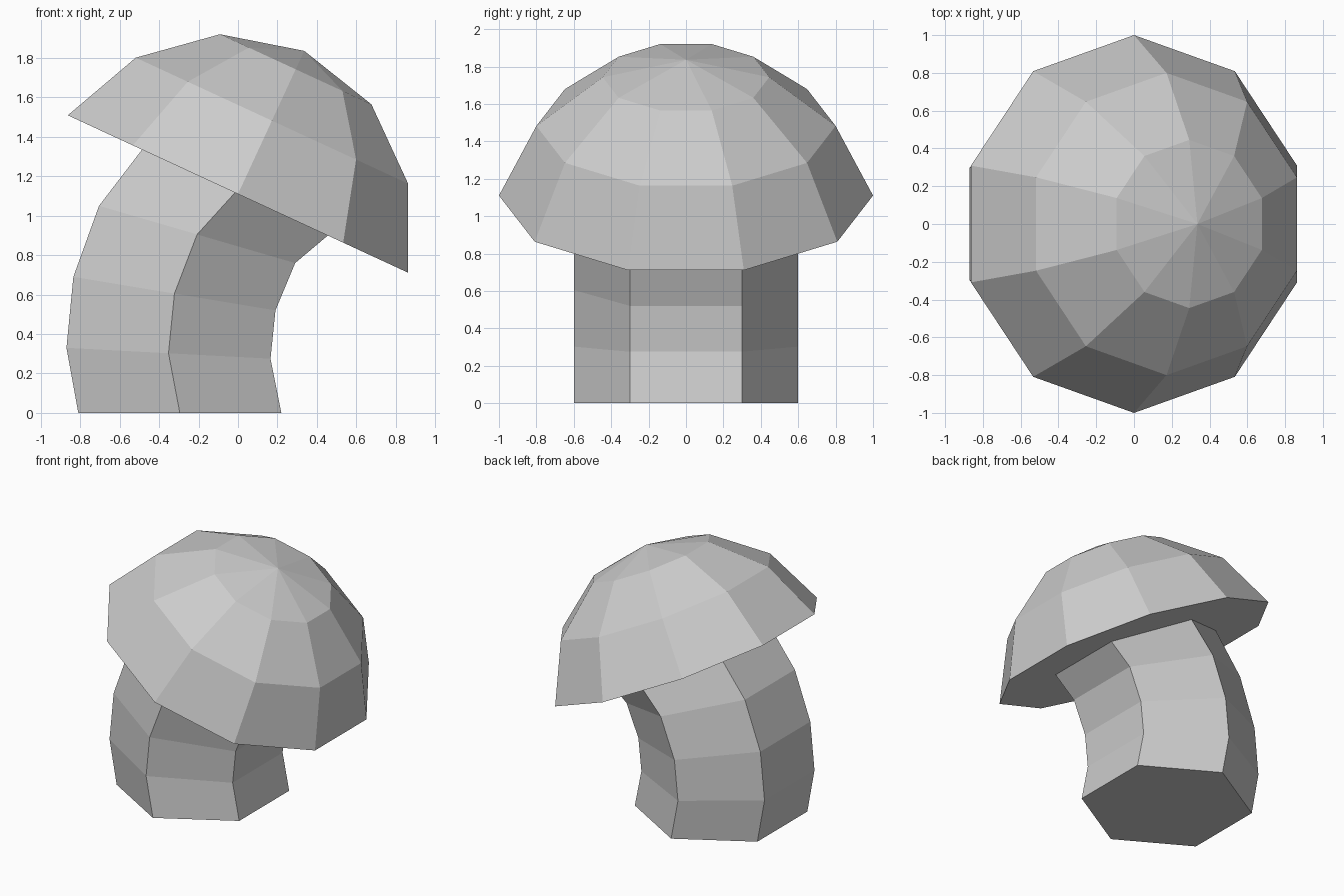
import bpy, bmesh
from math import sin, cos, pi, atan2
from mathutils import Matrix, Vector

if "Cube" in bpy.data.objects:
    bpy.data.objects.remove(bpy.data.objects["Cube"])


def loft(name, rings, apex=None):
    """Skin a stack of rings; close the bottom, and the top with a tip or a flat face."""
    bm = bmesh.new()
    loops = [[bm.verts.new(p) for p in ring] for ring in rings]
    n = len(loops[0])
    for a, b in zip(loops, loops[1:]):
        for i in range(n):
            j = (i + 1) % n
            bm.faces.new((a[i], a[j], b[j], b[i]))
    bm.faces.new(loops[0][::-1])
    top = loops[-1]
    if apex is None:
        bm.faces.new(top)
    else:
        tip = bm.verts.new(apex)
        for i in range(n):
            bm.faces.new((top[i], top[(i + 1) % n], tip))
    bmesh.ops.recalc_face_normals(bm, faces=bm.faces)
    mesh = bpy.data.meshes.new(name)
    bm.to_mesh(mesh)
    bm.free()
    obj = bpy.data.objects.new(name, mesh)
    bpy.context.collection.objects.link(obj)
    return obj


# Cap: ten-sided dome, tilted towards +x
tilt = Matrix.Translation((0, 0, 1.11)) @ Matrix.Rotation(atan2(0.80, 1.73), 4, 'Y')
cap_rings = [[tilt @ Vector((r * cos(pi / 10 + i * pi / 5), r * sin(pi / 10 + i * pi / 5), h))
              for i in range(10)]
             for r, h in ((1.0, 0), (0.80, 0.41), (0.445, 0.697))]
loft("mushroom_cap", cap_rings, tilt @ Vector((0, 0, 0.80)))

# Stem: bent hexagonal column, given by its left and right (x, z) profile
stem_profile = [((-0.81, 0), (0.22, 0)), ((-0.87, 0.33), (0.165, 0.275)),
                ((-0.835, 0.69), (0.19, 0.52)), ((-0.705, 1.05), (0.29, 0.76)),
                ((-0.46, 1.37), (0.48, 0.92))]
stem_rings = []
for left, right in stem_profile:
    l, r = Vector((left[0], 0, left[1])), Vector((right[0], 0, right[1]))
    mid = (l + r) / 2
    stem_rings.append([p + Vector((0, y, 0)) for p, y in
                       ((r, -0.3), (r, 0.3), (mid, 0.6), (l, 0.3), (l, -0.3), (mid, -0.6))])
loft("mushroom_stem", stem_rings)
